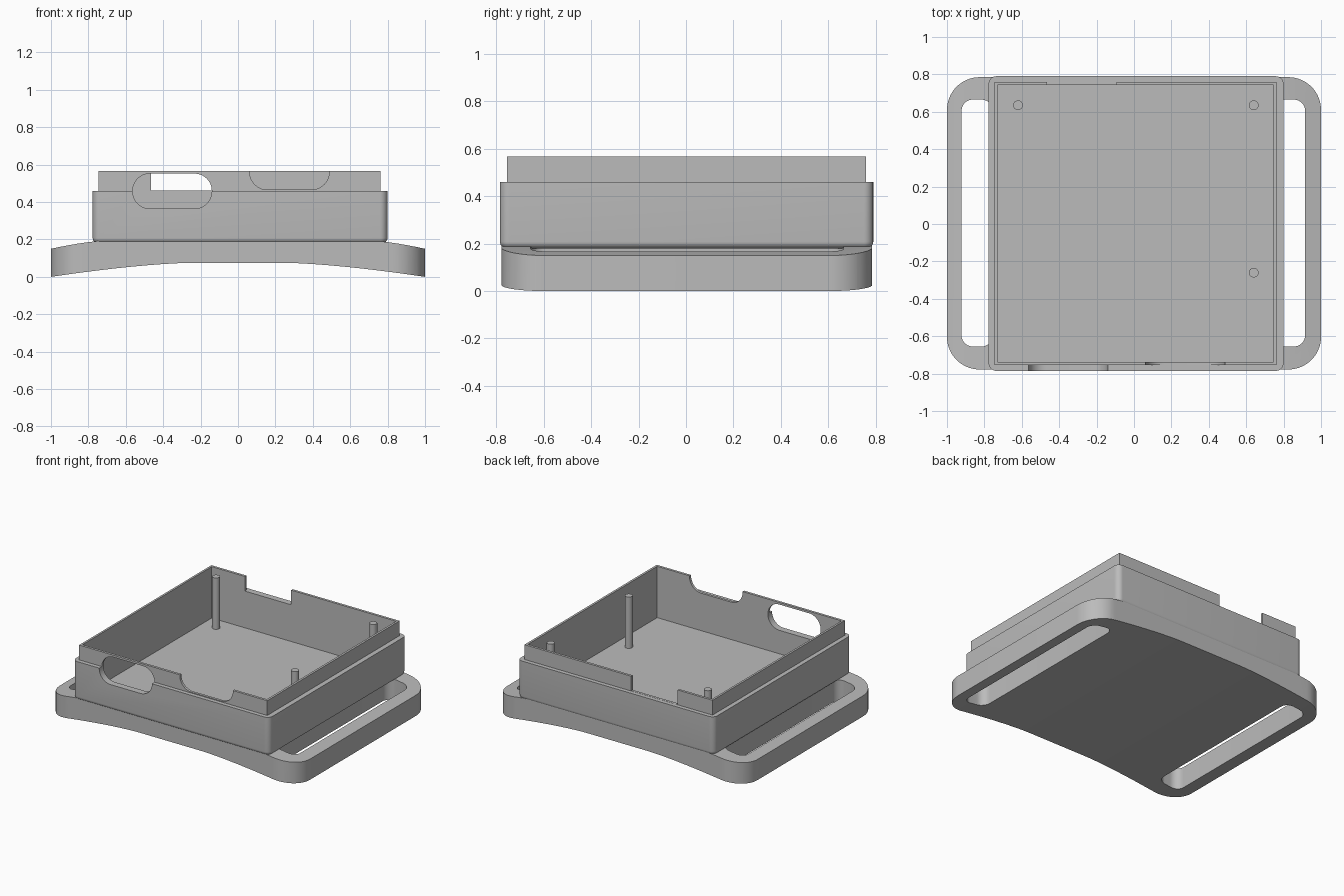
import bpy, bmesh, math

if "Cube" in bpy.data.objects:
    bpy.data.objects.remove(bpy.data.objects["Cube"], do_unlink=True)

grey = bpy.data.materials.new("light_grey_plastic")
grey.use_nodes = True
colour = (0.5, 0.5, 0.5, 1)
grey.diffuse_color = colour
grey.node_tree.nodes["Principled BSDF"].inputs["Base Color"].default_value = colour


def rounded(x0, x1, y0, y1, r, steps=10):
    """Counter-clockwise outline of a rounded rectangle."""
    if r <= 0:
        return [(x0, y0), (x1, y0), (x1, y1), (x0, y1)]
    pts = []
    centres = [(x1 - r, y1 - r), (x0 + r, y1 - r), (x0 + r, y0 + r), (x1 - r, y0 + r)]
    for q, (cx, cy) in enumerate(centres):
        for i in range(steps + 1):
            a = math.pi / 2 * (q + i / steps)
            pts.append((cx + r * math.cos(a), cy + r * math.sin(a)))
    return pts


def loft(name, rings):
    """Closed solid through equally long rings of 3D points."""
    bm = bmesh.new()
    rows = [[bm.verts.new(p) for p in ring] for ring in rings]
    n = len(rows[0])
    for a, b in zip(rows, rows[1:]):
        for i in range(n):
            j = (i + 1) % n
            bm.faces.new((a[i], a[j], b[j], b[i]))
    bm.faces.new(rows[0][::-1])
    bm.faces.new(rows[-1])
    bmesh.ops.recalc_face_normals(bm, faces=bm.faces)
    mesh = bpy.data.meshes.new(name)
    bm.to_mesh(mesh)
    bm.free()
    mesh.materials.append(grey)
    ob = bpy.data.objects.new(name, mesh)
    bpy.context.collection.objects.link(ob)
    return ob


def upright(name, outline, z0, z1):
    return loft(name, [[(x, y, z) for x, y in outline] for z in (z0, z1)])


def crosswise(name, outline, y0, y1):
    """Outline in x and z, extruded along y."""
    return loft(name, [[(x, y, z) for x, z in outline] for y in (y0, y1)])


def combine(ob, other, operation="DIFFERENCE"):
    mod = ob.modifiers.new("cut", "BOOLEAN")
    mod.operation = operation
    mod.solver = "EXACT"
    mod.object = other
    bpy.context.view_layer.objects.active = ob
    bpy.ops.object.modifier_apply(modifier=mod.name)


cutters = []


def cutter(ob):
    ob.hide_render = True
    cutters.append(ob)
    return ob


# Main dimensions
RIM, TOP, BASE, FLOOR = 0.46, 0.567, 0.18, 0.195
CAVITY = (-0.73, 0.747, -0.737, 0.742)

# Housing with rounded corners and a filleted bottom edge
fillet = 0.028
rings = []
for i in range(7):
    a = math.pi / 2 * i / 6
    inset, z = fillet * (1 - math.sin(a)), BASE + fillet * (1 - math.cos(a))
    rings.append((inset, z))
rings.append((0, RIM))
housing = loft("housing", [
    [(x, y, z) for x, y in rounded(-0.777 + d, 0.799 - d, -0.785 + d, 0.79 - d, 0.04 - d)]
    for d, z in rings])

# Thin raised lip around the opening
lip = upright("lip", rounded(-0.745, 0.763, -0.755, 0.76, 0), RIM, TOP)

# Hollow interior and wall openings
cavity = cutter(upright("cavity_cutter", rounded(*CAVITY, 0), FLOOR, 1))
port = cutter(crosswise("port_cutter", rounded(-0.563, -0.14, 0.365, 0.552, 0.092), -1, -0.5))
notch = cutter(crosswise("front_notch_cutter", rounded(0.062, 0.488, 0.466, 0.66, 0.095), -1, -0.5))
gap = cutter(crosswise("back_gap_cutter", rounded(-0.465, -0.093, RIM + 0.001, 0.8, 0), 0.5, 1))
for tool in (cavity, port):
    combine(housing, tool)
for tool in (cavity, port, notch, gap):
    combine(lip, tool)

# Curved mounting plate: plan outline trimmed by an arched side profile
plate = upright("strap_plate", rounded(-1, 1, -0.778, 0.785, 0.175, 16), -0.1, 0.4)
count = 40
lower, upper = [], []
for i in range(count + 1):
    x = -1.01 + 2.02 * i / count
    t = max(0, abs(x) - 0.25) / 0.75
    lower.append((x, 0.075 * (1 - t ** 1.5)))
    s = max(0, abs(x) - 0.7) / 0.3
    upper.append((x, 0.194 - 0.044 * s ** 1.5))
profile = cutter(crosswise("profile_cutter", lower + upper[::-1], -1, 1))
combine(plate, profile, "INTERSECT")
pocket = cutter(upright("pocket_cutter", rounded(-0.7, 0.72, -0.7, 0.7, 0), 0.185, 0.5))
combine(plate, pocket)

# Strap slots at both ends
for side, x0, x1 in (("left", 0.735, 0.915), ("right", -0.922, -0.755)):
    slot = cutter(upright(side + "_slot_cutter", rounded(x0, x1, -0.655, 0.665, 0.06), -0.5, 0.5))
    combine(plate, slot)

# Support pins
parts = [housing, lip, plate]
for name, x, y in (("back_right_pin", -0.62, 0.635), ("back_left_pin", 0.64, 0.635),
                   ("front_left_pin", 0.64, -0.26)):
    r = 0.026
    parts.append(upright(name, rounded(x - r, x + r, y - r, y + r, r * 0.999, 6), FLOOR - 0.005, TOP))

for ob in cutters:
    bpy.data.objects.remove(ob, do_unlink=True)

# Smooth curved walls, crisp edges
bpy.ops.object.select_all(action="DESELECT")
for ob in parts:
    ob.select_set(True)
bpy.context.view_layer.objects.active = housing
bpy.ops.object.shade_smooth_by_angle(angle=math.radians(30))
